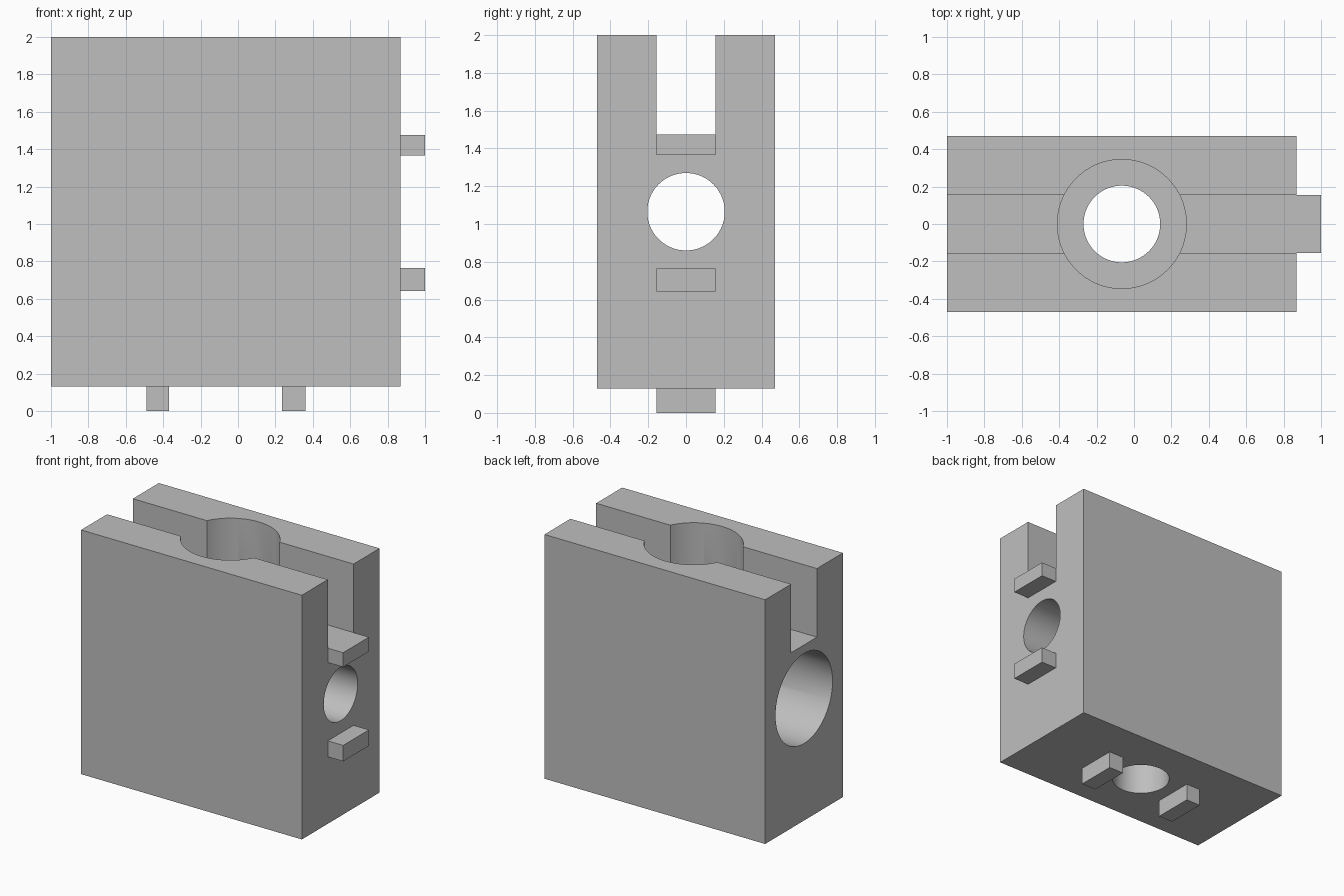
import bpy
import math

default = bpy.data.objects.get("Cube")
if default:
    bpy.data.objects.remove(default, do_unlink=True)

# Single plain grey
grey = bpy.data.materials.new("plain_grey")
grey.use_nodes = True
colour = (0.52, 0.52, 0.52, 1.0)
grey.diffuse_color = colour
for node in grey.node_tree.nodes:
    if node.type == 'BSDF_PRINCIPLED':
        node.inputs["Base Color"].default_value = colour


def box(name, x, y, z):
    """Box spanning the (min, max) pair on each axis."""
    spans = (x, y, z)
    bpy.ops.mesh.primitive_cube_add(size=1, location=[sum(s) / 2 for s in spans])
    ob = bpy.context.object
    ob.name = name
    ob.scale = [s[1] - s[0] for s in spans]
    bpy.ops.object.transform_apply(location=False, rotation=False, scale=True)
    ob.data.materials.append(grey)
    return ob


def cylinder(name, axis, radius, start, end):
    """Cylinder through the block centre along x or z, from start to end."""
    mid = (start + end) / 2
    along_x = axis == 'X'
    bpy.ops.mesh.primitive_cylinder_add(
        vertices=96, radius=radius, depth=end - start,
        location=(mid, 0, MID_Z) if along_x else (MID_X, 0, mid),
        rotation=(0, math.pi / 2 if along_x else 0, 0))
    ob = bpy.context.object
    ob.name = name
    ob.data.materials.append(grey)
    return ob


LEFT, RIGHT, BASE, TOP = -1.0, 0.87, 0.13, 2.0
MID_X, MID_Z = (LEFT + RIGHT) / 2, (BASE + TOP) / 2
HALF_Y, SLOT_Y, FLOOR = 0.47, 0.156, 1.475
WIDE, NARROW, WALL = 0.345, 0.205, 0.32

# Main block
body = box("block", (LEFT, RIGHT), (-HALF_Y, HALF_Y), (BASE, TOP))

# Top slot and two crossing stepped bores
cutters = [
    box("slot_cutter", (LEFT - 1, RIGHT + 1), (-SLOT_Y, SLOT_Y), (FLOOR, TOP + 1)),
    cylinder("upright_wide_cutter", 'Z', WIDE, BASE + WALL, TOP + 0.5),
    cylinder("upright_narrow_cutter", 'Z', NARROW, BASE - 0.5, MID_Z),
    cylinder("level_wide_cutter", 'X', WIDE, LEFT - 0.5, RIGHT - WALL),
    cylinder("level_narrow_cutter", 'X', NARROW, MID_X, RIGHT + 0.5),
]
for cutter in cutters:
    cutter.hide_render = True
    mod = body.modifiers.new(cutter.name, 'BOOLEAN')
    mod.operation = 'DIFFERENCE'
    mod.solver = 'EXACT'
    mod.object = cutter

bpy.ops.object.select_all(action='DESELECT')
body.select_set(True)
bpy.context.view_layer.objects.active = body
for cutter in cutters:
    bpy.ops.object.modifier_apply(modifier=cutter.name)
for cutter in cutters:
    bpy.data.objects.remove(cutter, do_unlink=True)
bpy.ops.object.shade_smooth_by_angle(angle=math.radians(30))

# Locating tabs on the side, the upper one trimmed level with the slot floor
for name, z in (("side_tab_lower", (0.643, 0.765)), ("side_tab_upper", (1.365, FLOOR))):
    box(name, (RIGHT, 1.0), (-SLOT_Y, SLOT_Y), z)

# Locating tabs underneath
for name, x in (("bottom_tab_right", (-0.49, -0.368)), ("bottom_tab_left", (0.236, 0.36))):
    box(name, x, (-SLOT_Y, SLOT_Y), (0.0, BASE))
